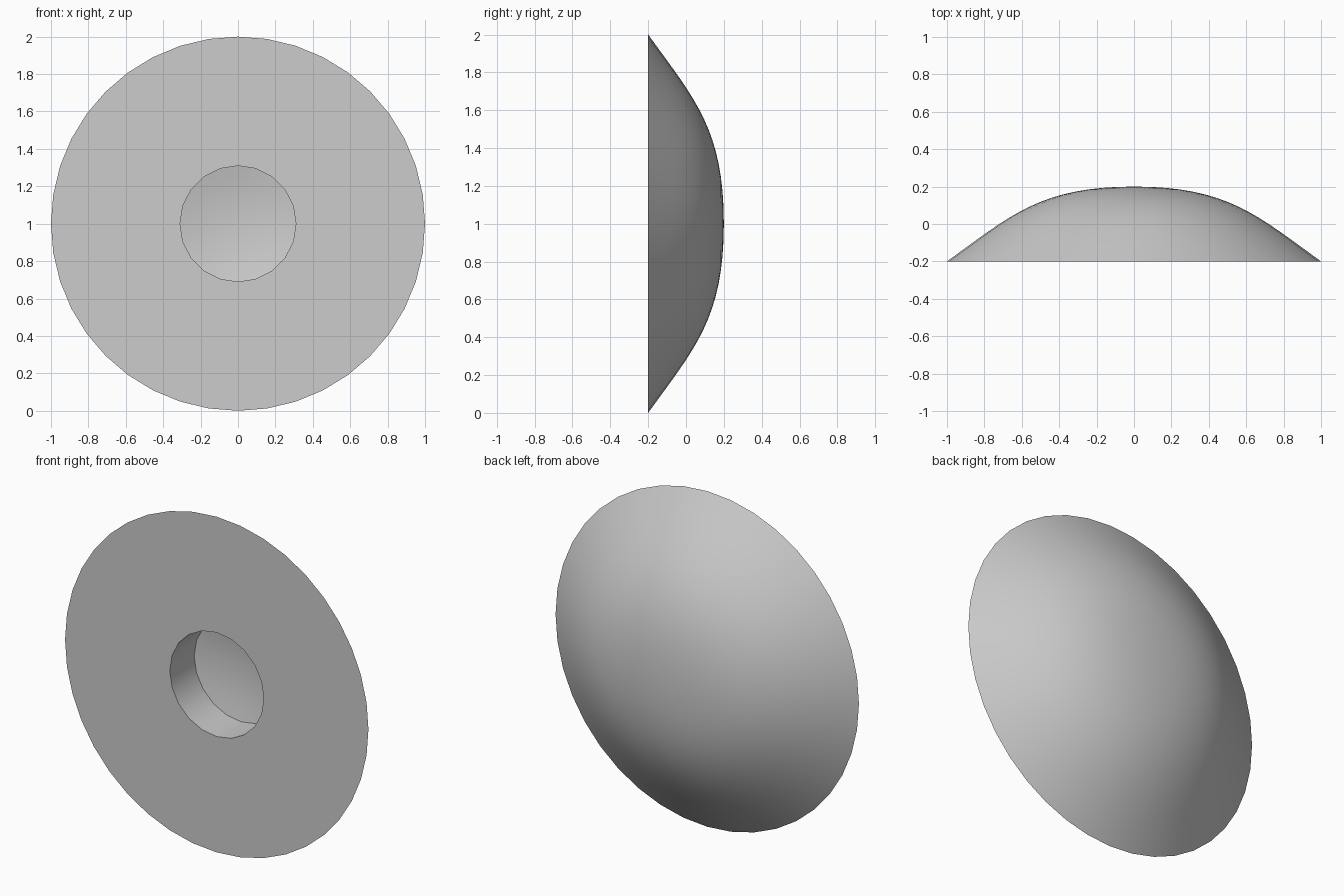
import bpy
import bmesh
from math import sin, cos, pi

cube = bpy.data.objects.get("Cube")
if cube:
    bpy.data.objects.remove(cube, do_unlink=True)

SEGMENTS = 40
HOLE_RADIUS = 0.31
FRONT, HOLE_END, HOLE_APEX = -0.2, 0.03, 0.065


def bezier(points, steps):
    """Cubic curve through (radius, depth) control points."""
    result = []
    for i in range(steps + 1):
        t = i / steps
        w = ((1 - t) ** 3, 3 * t * (1 - t) ** 2, 3 * t * t * (1 - t), t ** 3)
        result.append(tuple(sum(k * p[a] for k, p in zip(w, points)) for a in (0, 1)))
    return result


# Profile from the back pole, over the dome and front face, into the socket
dome = bezier([(0, 0.2), (0.5, 0.2), (0.66, 0.045), (1, FRONT)], 16)
ceiling = [(HOLE_RADIUS * k / 4, HOLE_APEX + (HOLE_END - HOLE_APEX) * (k / 4) ** 2)
           for k in (3, 2, 1, 0)]
profile = dome + [(HOLE_RADIUS, FRONT), (HOLE_RADIUS, HOLE_END)] + ceiling

# Lathe the profile around the front-to-back axis
bm = bmesh.new()
rings = []
for index, (radius, depth) in enumerate(profile):
    if radius < 1e-6:
        rings.append([bm.verts.new((0, depth, 1))] * SEGMENTS)
        continue
    ring = []
    for s in range(SEGMENTS):
        # The socket has half as many sides as the dome
        r = radius * cos(2 * pi / SEGMENTS) if index >= len(dome) and s % 2 else radius
        a = 2 * pi * s / SEGMENTS
        ring.append(bm.verts.new((r * cos(a), depth, 1 + r * sin(a))))
    rings.append(ring)

for a, b in zip(rings, rings[1:]):
    for s in range(SEGMENTS):
        n = (s + 1) % SEGMENTS
        corners = list(dict.fromkeys((a[s], a[n], b[n], b[s])))
        bm.faces.new(corners)
bmesh.ops.recalc_face_normals(bm, faces=bm.faces)

mesh = bpy.data.meshes.new("domed_cap")
bm.to_mesh(mesh)
bm.free()
cap = bpy.data.objects.new("domed_cap", mesh)
bpy.context.collection.objects.link(cap)

# Single grey material
grey = bpy.data.materials.new("light_grey")
grey.use_nodes = True
colour = (0.604, 0.604, 0.604, 1)
grey.diffuse_color = colour
grey.node_tree.nodes["Principled BSDF"].inputs["Base Color"].default_value = colour
mesh.materials.append(grey)

# Smooth dome and socket with crisp rims
bpy.ops.object.select_all(action="DESELECT")
cap.select_set(True)
bpy.context.view_layer.objects.active = cap
bpy.ops.object.shade_smooth_by_angle(angle=pi / 6)
